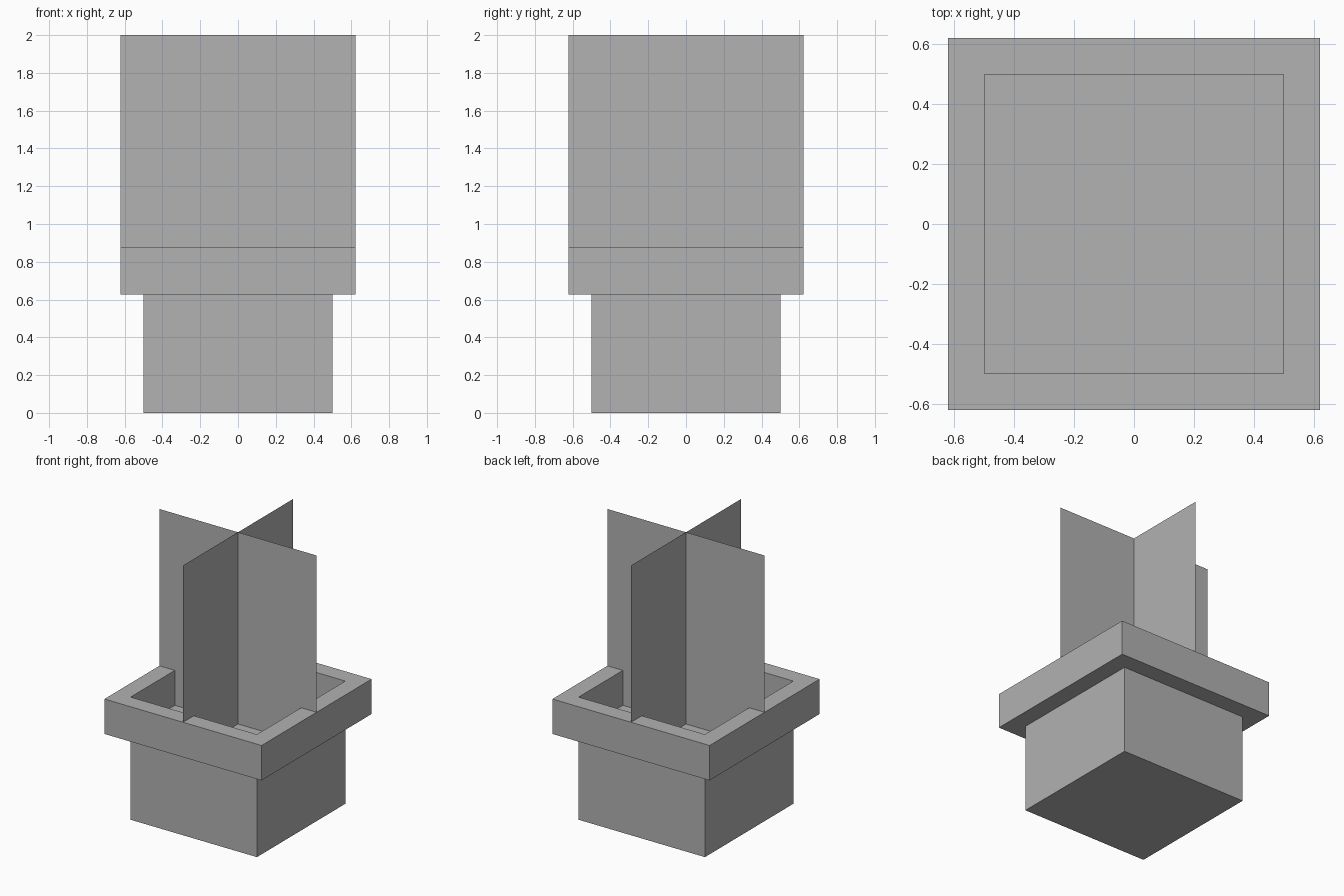
import bpy
import bmesh
from math import pi
from mathutils import Matrix, Vector

cube = bpy.data.objects.get("Cube")
if cube:
    bpy.data.objects.remove(cube, do_unlink=True)

BODY, RIM = 0.5, 0.622            # half widths
LEDGE, LIP, TOP = 0.628, 0.878, 2.0  # heights

grey = bpy.data.materials.new("plain_grey")
grey.use_nodes = True
colour = (0.445, 0.445, 0.445, 1)
grey.diffuse_color = colour
grey.node_tree.nodes["Principled BSDF"].inputs["Base Color"].default_value = colour


def finish(name, bm, recalc=True):
    if recalc:
        bmesh.ops.recalc_face_normals(bm, faces=bm.faces)
    mesh = bpy.data.meshes.new(name)
    bm.to_mesh(mesh)
    bm.free()
    mesh.materials.append(grey)
    obj = bpy.data.objects.new(name, mesh)
    bpy.context.collection.objects.link(obj)
    return obj


# Pot body: a plain block whose top is the floor inside the rim
bm = bmesh.new()
bmesh.ops.create_cube(bm, size=1, matrix=Matrix.Translation((0, 0, LEDGE / 2))
                      @ Matrix.Diagonal((2 * BODY, 2 * BODY, LEDGE, 1)))
finish("pot_body", bm)

# Pot rim: a rectangular section swept round the four corners
bm = bmesh.new()
section = [(BODY, LEDGE), (RIM, LEDGE), (RIM, LIP), (BODY, LIP)]
rings = []
for corner in range(4):
    turn = Matrix.Rotation(corner * pi / 2, 3, "Z")
    rings.append([bm.verts.new(turn @ Vector((r, r, z))) for r, z in section])
for i in range(4):
    a, b = rings[i], rings[(i + 1) % 4]
    for j in range(4):
        k = (j + 1) % 4
        bm.faces.new((a[j], a[k], b[k], b[j]))
finish("pot_rim", bm)

# Plant: two upright sheets crossing at the centre
for name, angle in (("plant_sheet_across", 0), ("plant_sheet_lengthwise", pi / 2)):
    bm = bmesh.new()
    bmesh.ops.create_grid(bm, x_segments=1, y_segments=1, size=1)
    bmesh.ops.transform(bm, verts=bm.verts, matrix=(
        Matrix.Translation((0, 0, (LEDGE + TOP) / 2))
        @ Matrix.Rotation(angle, 4, "Z") @ Matrix.Rotation(pi / 2, 4, "X")
        @ Matrix.Diagonal((RIM, (TOP - LEDGE) / 2, 1, 1))))
    finish(name, bm, recalc=False)
